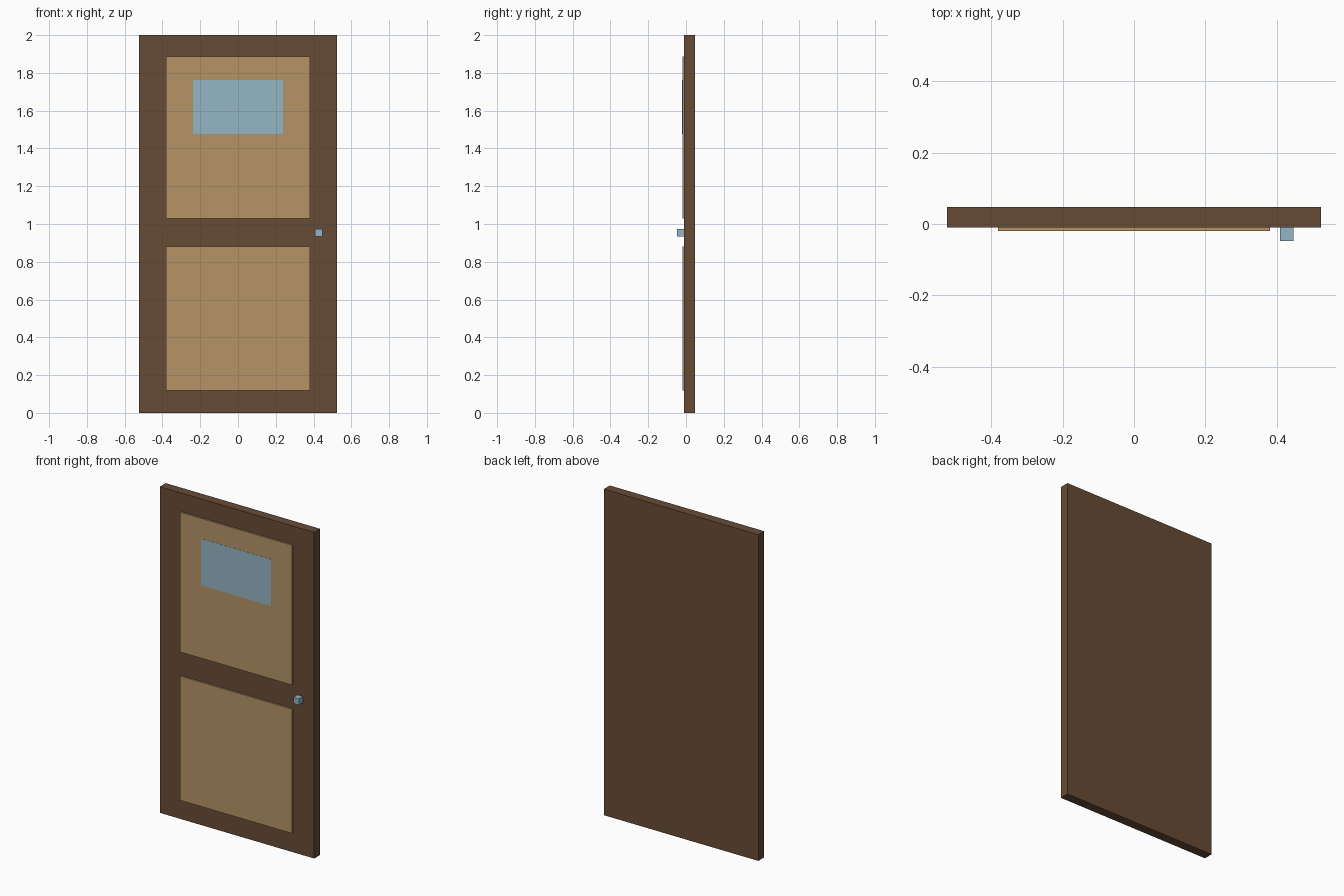
import bpy

if "Cube" in bpy.data.objects:
    bpy.data.objects.remove(bpy.data.objects["Cube"])


def material(name, rgb):
    m = bpy.data.materials.new(name)
    m.diffuse_color = (*rgb, 1.0)
    m.use_nodes = True
    m.node_tree.nodes["Principled BSDF"].inputs["Base Color"].default_value = m.diffuse_color
    return m


dark_wood = material("dark_wood", (0.138, 0.071, 0.036))
light_wood = material("light_wood", (0.465, 0.296, 0.132))
pale_blue = material("pale_blue", (0.295, 0.465, 0.54))


def box(name, x, y, z, mat):
    """Box from (min, max) ranges on each axis."""
    bpy.ops.mesh.primitive_cube_add(size=1)
    o = bpy.context.object
    o.name = name
    for v in o.data.vertices:
        v.co = [(a + b) / 2 + c * (b - a) for (a, b), c in zip((x, y, z), v.co)]
    o.data.materials.append(mat)
    return o


FRONT = -0.0095            # front face of the slab
PANEL = FRONT - 0.0095     # front face of the raised panels

# Door slab
box("door_slab", (-0.5238, 0.5238), (FRONT, 0.0476), (0, 2), dark_wood)

# Raised panels
for name, z in (("lower_panel", (0.119, 0.881)), ("upper_panel", (1.0286, 1.8857))):
    box(name, (-0.381, 0.381), (PANEL, FRONT), z, light_wood)

# Window plate, barely proud of the upper panel
box("window", (-0.238, 0.238), (PANEL - 0.001, PANEL), (1.476, 1.762), pale_blue)

# Square knob
box("door_knob", (0.4085, 0.4466), (-0.0476, FRONT), (0.9345, 0.9725), pale_blue)
